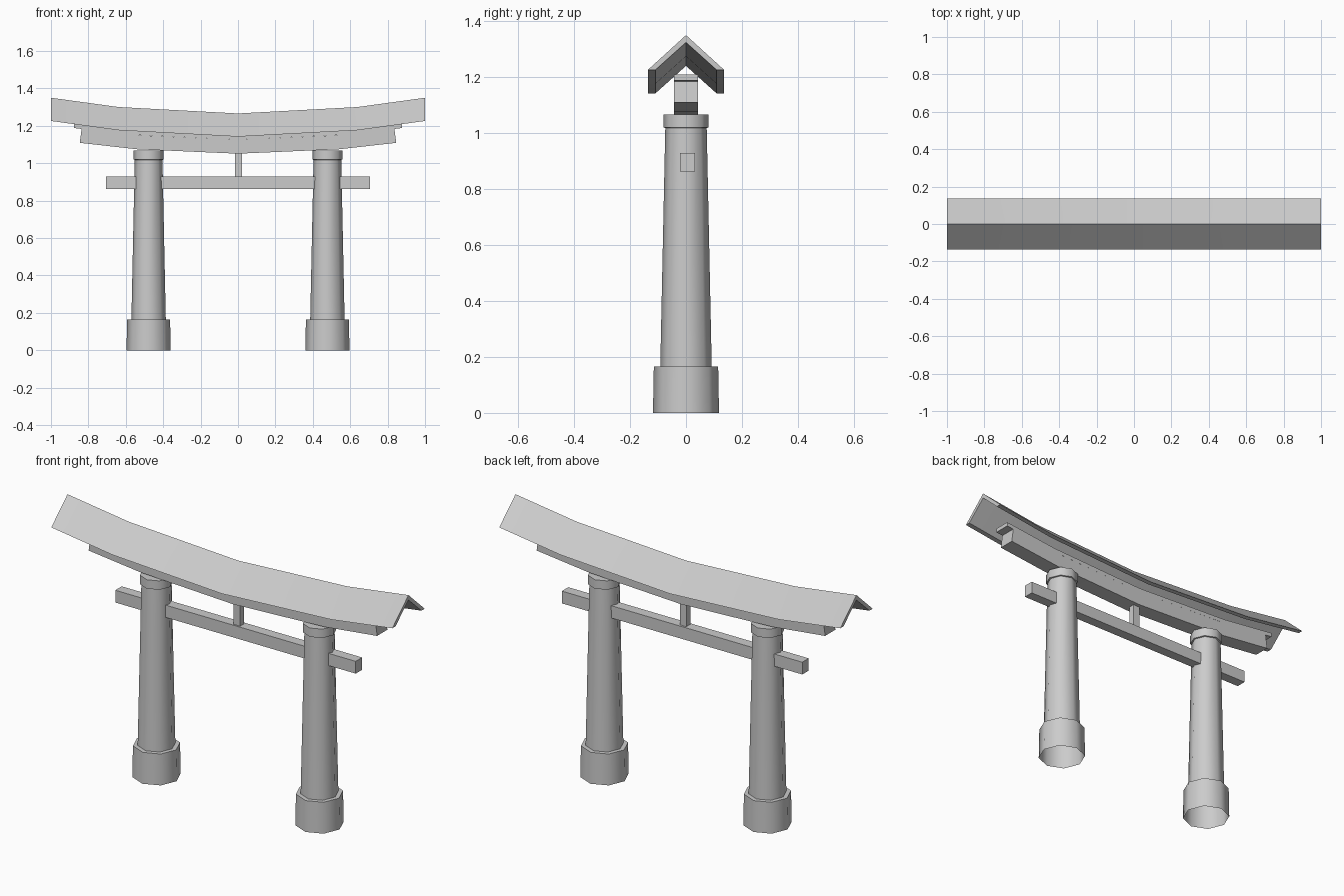
import bpy, bmesh, math

if "Cube" in bpy.data.objects:
    bpy.data.objects.remove(bpy.data.objects["Cube"])


def finish(name, bm, smooth=True):
    bmesh.ops.recalc_face_normals(bm, faces=bm.faces)
    mesh = bpy.data.meshes.new(name)
    bm.to_mesh(mesh)
    bm.free()
    ob = bpy.data.objects.new(name, mesh)
    bpy.context.collection.objects.link(ob)
    if smooth:
        bpy.ops.object.select_all(action='DESELECT')
        ob.select_set(True)
        bpy.context.view_layer.objects.active = ob
        bpy.ops.object.shade_smooth_by_angle(angle=math.radians(30))
    return ob


def skin(bm, rings):
    for a, b in zip(rings, rings[1:]):
        n = len(a)
        for i in range(n):
            j = (i + 1) % n
            bm.faces.new((a[i], a[j], b[j], b[i]))


def bowed_bar(name, section, half, rise, lean=0.0):
    """Sweep a (y, z) section along x, rising towards both ends."""
    bm = bmesh.new()
    z0 = min(z for _, z in section)
    rings = []
    for t in (-1, -0.64, 0, 0.64, 1):
        rings.append([bm.verts.new((t * (half - lean * (z - z0)), y, z + rise * t * t))
                      for y, z in section])
    skin(bm, rings)
    bm.faces.new(rings[0])
    bm.faces.new(rings[-1])
    return finish(name, bm)


def pillar(name, x, sides=8):
    profile = [(0.118, 0), (0.115, 0.165), (0.092, 0.165),
               (0.074, 1.018), (0.081, 1.02), (0.081, 1.067)]
    bm = bmesh.new()
    rings = []
    for r, z in profile:
        rings.append([bm.verts.new((x + r * math.cos(math.tau * i / sides),
                                    r * math.sin(math.tau * i / sides), z))
                      for i in range(sides)])
    skin(bm, rings)
    bm.faces.new(rings[-1])  # closed on top, open underneath
    ob = finish(name, bm, False)
    bpy.context.view_layer.objects.active = ob
    ob.select_set(True)
    bpy.ops.object.shade_smooth_by_angle(angle=math.radians(50))
    ob.select_set(False)


def box(name, lo, hi):
    bm = bmesh.new()
    bmesh.ops.create_cube(bm, size=1)
    for v in bm.verts:
        v.co = [(l + h) / 2 + c * (h - l) for l, h, c in zip(lo, hi, v.co)]
    finish(name, bm, False)


def rect(w, z0, z1):
    return [(-w, z0), (w, z0), (w, z1), (-w, z1)]


# Pillars with base and collar
pillar("left_pillar", -0.478)
pillar("right_pillar", 0.478)

# Gabled, upward-curving roof shell
bowed_bar("roof", [(-0.136, 1.142), (0, 1.266), (0.136, 1.142),
                   (0.109, 1.142), (0, 1.24), (-0.109, 1.142)], 1.0, 0.084)

# Curved double lintel below the roof
bowed_bar("lintel", rect(0.043, 1.051, 1.126), 0.846, 0.058, 0.13)
bowed_bar("lintel_cap", rect(0.043, 1.126, 1.147), 0.876, 0.062)

# Straight tie beam and centre strut
box("tie_beam", (-0.705, -0.021, 0.863), (0.705, 0.033, 0.928))
box("centre_strut", (-0.017, -0.012, 0.925), (0.021, 0.022, 1.06))
